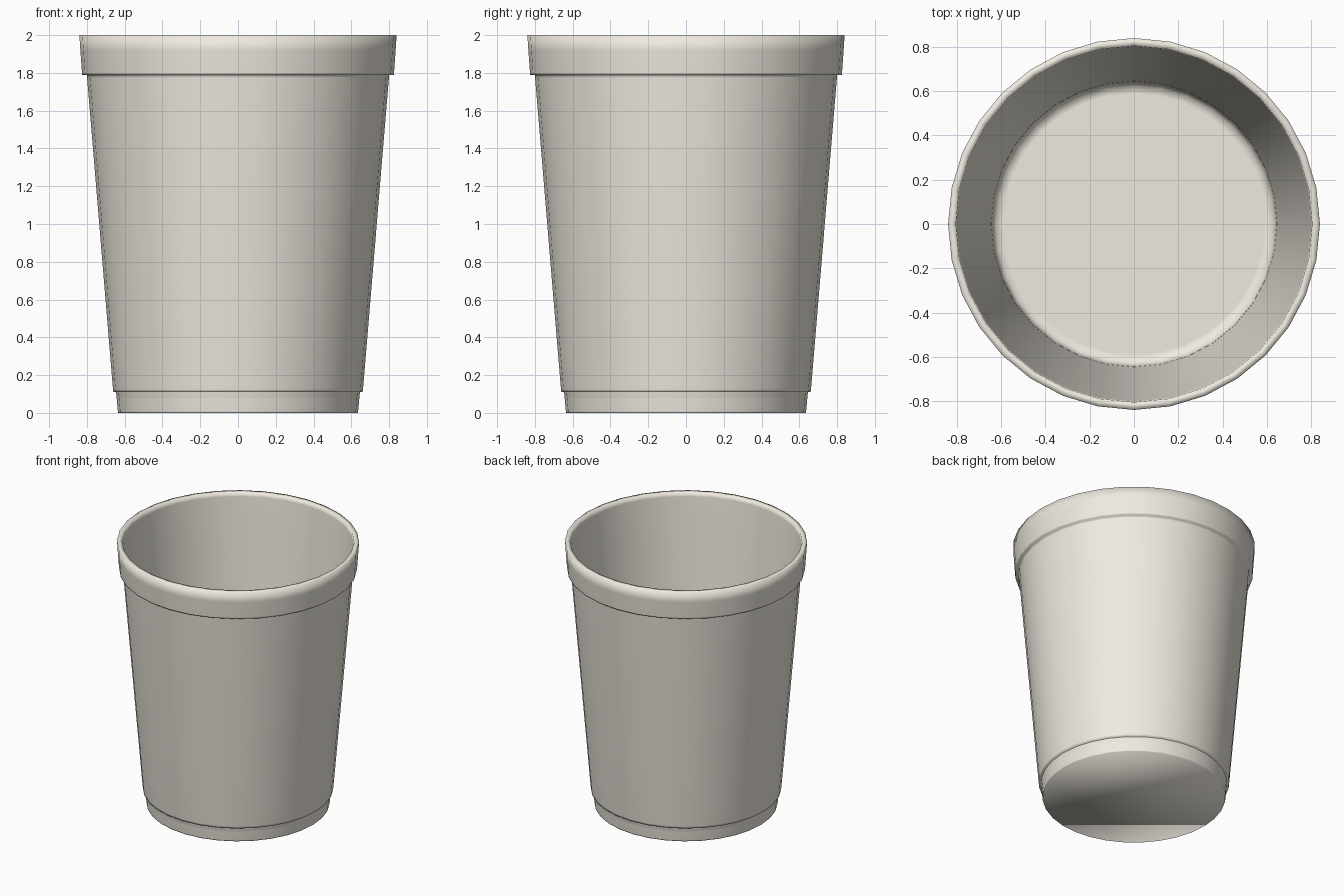
import bpy, bmesh, math

if "Cube" in bpy.data.objects:
    bpy.data.objects.remove(bpy.data.objects["Cube"])

SIDES = 32

# cup wall: (radius, height) from outer base, over the rim, down to inner floor
# close pairs of rings keep the smooth shading tight around each step
PROFILE = [
    (0.635, 0.00), (0.636, 0.008), (0.644, 0.095), (0.645, 0.11),   # recessed foot
    (0.66, 0.11), (0.6615, 0.125), (0.664, 0.15),                   # foot step
    (0.797, 1.75), (0.799, 1.775), (0.80, 1.79),                    # tapered body
    (0.825, 1.79), (0.826, 1.80), (0.8345, 1.92), (0.84, 2.00),     # lip
    (0.805, 2.00), (0.802, 1.97), (0.787, 1.79),                    # rim and inner wall
    (0.648, 0.14), (0.643, 0.08), (0.625, 0.02), (0.59, 0.02),      # floor corner
]

bm = bmesh.new()
rings = []
for r, z in PROFILE:
    rings.append([bm.verts.new((r * math.cos(2 * math.pi * i / SIDES),
                                r * math.sin(2 * math.pi * i / SIDES), z))
                  for i in range(SIDES)])
for a, b in zip(rings, rings[1:]):
    for i in range(SIDES):
        j = (i + 1) % SIDES
        bm.faces.new((a[i], a[j], b[j], b[i]))

# underside and inner floor
bm.faces.new(rings[0][::-1])
bm.faces.new(rings[-1])
bmesh.ops.recalc_face_normals(bm, faces=bm.faces)
for f in bm.faces:
    f.smooth = True

mesh = bpy.data.meshes.new("cup")
bm.to_mesh(mesh)
bm.free()
cup = bpy.data.objects.new("cup", mesh)
bpy.context.collection.objects.link(cup)

# warm paper colour
paper = bpy.data.materials.new("paper")
paper.diffuse_color = (0.87, 0.83, 0.75, 1.0)
paper.use_nodes = True
paper.node_tree.nodes["Principled BSDF"].inputs["Base Color"].default_value = paper.diffuse_color
mesh.materials.append(paper)
